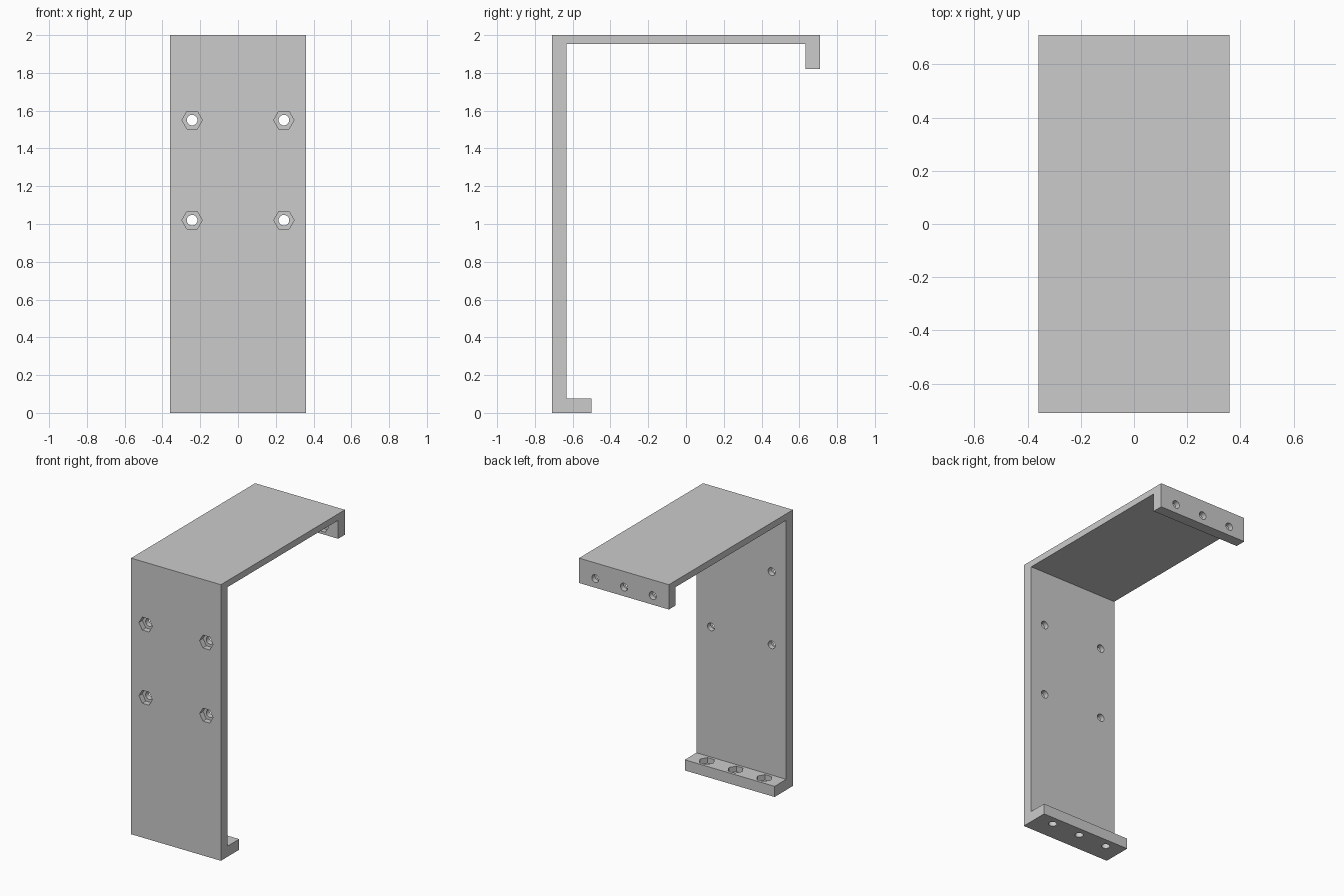
import bpy
import bmesh
from math import pi
from mathutils import Matrix, Vector

if "Cube" in bpy.data.objects:
    bpy.data.objects.remove(bpy.data.objects["Cube"], do_unlink=True)

grey = bpy.data.materials.new("plain grey")
grey.use_nodes = True
colour = (0.6, 0.6, 0.6, 1)
grey.diffuse_color = colour
grey.node_tree.nodes["Principled BSDF"].inputs["Base Color"].default_value = colour

HALF_WIDTH = 0.36
HOLE_RADIUS = 0.028
NUT_RADIUS = 0.054
NUT_DEPTH = 0.04


def new_object(name, bm):
    bmesh.ops.recalc_face_normals(bm, faces=bm.faces)
    mesh = bpy.data.meshes.new(name)
    bm.to_mesh(mesh)
    bm.free()
    mesh.materials.append(grey)
    obj = bpy.data.objects.new(name, mesh)
    bpy.context.collection.objects.link(obj)
    return obj


def add_prism(bm, sides, radius, depth, centre, axis):
    """Prism along y or z with a corner pointing along x."""
    tilt = Matrix.Rotation(pi / 2, 4, 'X') if axis == 'Y' else Matrix.Identity(4)
    made = bmesh.ops.create_cone(bm, cap_ends=True, segments=sides, radius1=radius,
                                 radius2=radius, depth=depth)["verts"]
    # put a corner on local +x whatever the primitive's start angle
    corner = made[0].co
    spin = Matrix.Rotation(-Vector((corner.x, corner.y)).angle_signed(Vector((1, 0))), 4, 'Z')
    bmesh.ops.transform(bm, verts=made, matrix=Matrix.Translation(centre) @ tilt @ spin)


# Bracket: side profile (y, z) extruded across the width
profile = [(-0.71, 0), (-0.5, 0), (-0.5, 0.077), (-0.633, 0.077), (-0.633, 1.953),
           (0.632, 1.953), (0.632, 1.82), (0.71, 1.82), (0.71, 2), (-0.71, 2)]
bm = bmesh.new()
face = bm.faces.new([bm.verts.new((-HALF_WIDTH, y, z)) for y, z in profile])
side = bmesh.ops.extrude_face_region(bm, geom=[face])["geom"]
bmesh.ops.translate(bm, verts=[v for v in side if isinstance(v, bmesh.types.BMVert)],
                    vec=(2 * HALF_WIDTH, 0, 0))
bracket = new_object("bracket", bm)

# Screw holes and nut pockets: (face centre holding the pocket, axis, inward sign)
mounts = [((x, -0.71, z), 'Y', 1) for x in (-0.243, 0.243) for z in (1.02, 1.55)]
mounts += [((x, 0.632, 1.886), 'Y', 1) for x in (-0.23, 0, 0.23)]
mounts += [((x, -0.567, 0.077), 'Z', -1) for x in (-0.23, 0, 0.23)]

holes, pockets = bmesh.new(), bmesh.new()
for centre, axis, sign in mounts:
    inward = Vector((0, sign, 0)) if axis == 'Y' else Vector((0, 0, sign))
    centre = Vector(centre)
    add_prism(holes, 32, HOLE_RADIUS, 0.12, centre + inward * 0.04, axis)
    add_prism(pockets, 6, NUT_RADIUS, 2 * NUT_DEPTH, centre, axis)

for name, cutter_mesh in (("screw_hole_cutter", holes), ("nut_pocket_cutter", pockets)):
    cutter = new_object(name, cutter_mesh)
    cutter.hide_render = True
    cutter.hide_viewport = True
    cutter.display_type = 'WIRE'
    cut = bracket.modifiers.new(name, 'BOOLEAN')
    cut.operation = 'DIFFERENCE'
    cut.solver = 'EXACT'
    cut.object = cutter
